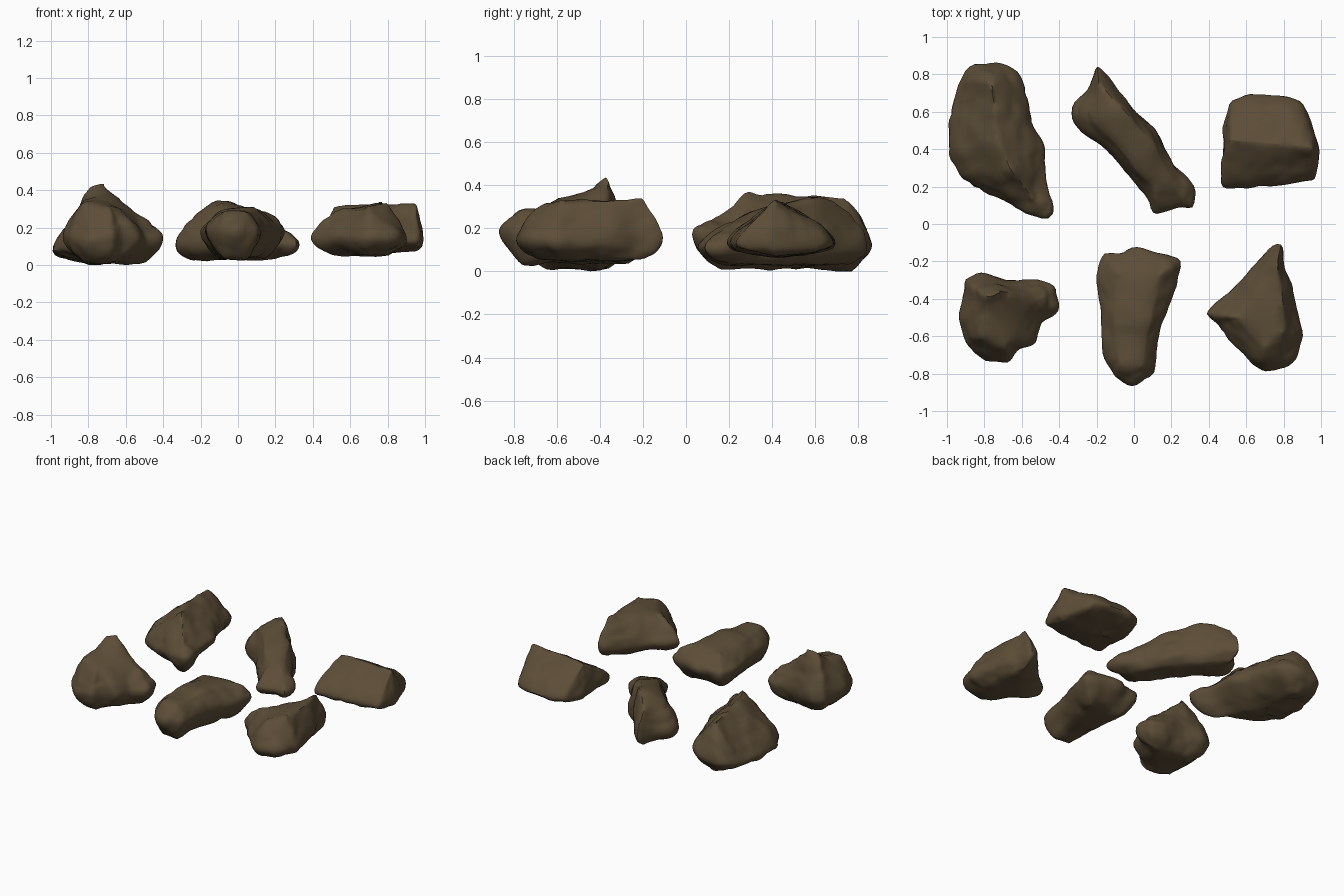
import bpy, bmesh, math
from mathutils import Vector, noise

cube = bpy.data.objects.get("Cube")
if cube:
    bpy.data.objects.remove(cube, do_unlink=True)

stone = bpy.data.materials.new("dark_brown_stone")
stone.use_nodes = True
stone_color = (0.107, 0.074, 0.038, 1)
stone.diffuse_color = stone_color
stone.node_tree.nodes["Principled BSDF"].inputs["Base Color"].default_value = stone_color

SIDES, UPPER, LOWER = 72, 13, 9


def resample(outline, count):
    """Evenly spaced points along a closed outline, with slightly eased corners."""
    pts = [Vector(p) for p in outline]
    segments = list(zip(pts, pts[1:] + pts[:1]))
    lengths = [(b - a).length for a, b in segments]
    step = sum(lengths) / count
    result, travelled, wanted = [], 0, 0
    for (a, b), length in zip(segments, lengths):
        while wanted < travelled + length and len(result) < count:
            result.append(a.lerp(b, (wanted - travelled) / length))
            wanted += step
        travelled += length
    return [p * 0.6 + (result[i - 1] + result[(i + 1) % len(result)]) * 0.2
            for i, p in enumerate(result)]


def nearest_on_crest(point, crest):
    """Closest point of the ridge line, measured in plan."""
    best = None
    for a, b in zip(crest, crest[1:]):
        along = b - a
        t = (point - a.xy).dot(along.xy) / along.xy.length_squared
        spot = a + along * min(1, max(0, t))
        gap = (spot.xy - point).length
        if best is None or gap < best[0]:
            best = (gap, spot)
    return best[1]


def make_rock(name, outline, crest, base, waist, top_power, base_power, rough=0.02, tilt=0):
    """Loft the plan outline up to a ridge or plateau and down to a rounded underside."""
    rim = resample(outline, SIDES)
    ridge = [Vector(p) for p in crest]
    middle = sum(p.x for p in rim) / SIDES
    peaks = [nearest_on_crest(p, ridge) for p in rim]
    # Soften jumps between neighbouring ridge targets
    for _ in range(4):
        peaks = [(peaks[i - 1] + p * 2 + peaks[(i + 1) % SIDES]) / 4
                 for i, p in enumerate(peaks)]
    bm = bmesh.new()
    rings = []
    for level in range(-LOWER, UPPER + 1):
        t = (abs(level) / (UPPER if level > 0 else LOWER)) ** 1.4
        ring = []
        for p, peak in zip(rim, peaks):
            flat = p.lerp(peak.xy, t)
            start = waist + tilt * (p.x - middle)
            if level > 0:
                z = start + (peak.z - start) * t ** top_power
            else:
                z = start + (base - start) * t ** base_power
            ring.append(bm.verts.new((flat.x, flat.y, z)))
        rings.append(ring)
    for low, high in zip(rings, rings[1:]):
        for i in range(SIDES):
            j = (i + 1) % SIDES
            bm.faces.new((low[i], low[j], high[j], high[i]))
    for ring in (rings[0], rings[-1]):
        bm.faces.new(ring)
    bmesh.ops.remove_doubles(bm, verts=bm.verts, dist=0.003)
    bmesh.ops.triangulate(bm, faces=[f for f in bm.faces if len(f.verts) > 4])
    bmesh.ops.recalc_face_normals(bm, faces=bm.faces)
    for _ in range(2):
        bmesh.ops.smooth_vert(bm, verts=bm.verts, factor=0.4,
                              use_axis_x=True, use_axis_y=True, use_axis_z=True)
    # Weathered lumps and creases
    bm.normal_update()
    shifts = []
    for v in bm.verts:
        lump = noise.noise(v.co * 6)
        crease = abs(noise.noise(v.co * 9 + Vector((3, 1, 2))))
        grain = noise.noise(v.co * 22)
        shifts.append(v.normal * rough * (lump + 0.9 * crease + 0.25 * grain))
    for v, shift in zip(bm.verts, shifts):
        v.co += shift
        v.co.z = max(v.co.z, 0)
    mesh = bpy.data.meshes.new(name)
    bm.to_mesh(mesh)
    bm.free()
    mesh.materials.append(stone)
    rock = bpy.data.objects.new(name, mesh)
    bpy.context.collection.objects.link(rock)
    bpy.ops.object.select_all(action="DESELECT")
    rock.select_set(True)
    bpy.context.view_layer.objects.active = rock
    bpy.ops.object.shade_smooth_by_angle(angle=math.radians(50))


# Long rock with a high ridge, its right edge hanging low
make_rock(
    "back_right_rock",
    [(-.93, .8), (-.86, .86), (-.72, .87), (-.63, .82), (-.58, .72), (-.55, .55),
     (-.49, .42), (-.47, .25), (-.44, .1), (-.46, .03), (-.55, .05), (-.68, .11),
     (-.8, .18), (-.92, .25), (-1, .37), (-.97, .6)],
    [(-.76, .74, .34), (-.73, .45, .36), (-.65, .28, .36), (-.55, .15, .26)],
    base=.01, waist=.13, top_power=.75, base_power=.6, tilt=.2)

# Diagonal slab with a broad sloping top
make_rock(
    "back_middle_rock",
    [(-.2, .86), (-.13, .78), (-.03, .64), (.1, .52), (.17, .4), (.22, .3), (.32, .2),
     (.32, .08), (.25, .1), (.2, .06), (.1, .04), (.08, .13), (.03, .2), (-.09, .33),
     (-.2, .45), (-.34, .55), (-.32, .65), (-.25, .7)],
    [(-.19, .76, .27), (-.24, .6, .26), (-.17, .52, .31), (-.03, .36, .31), (.12, .19, .22),
     (.19, .22, .21), (.1, .43, .3), (-.06, .6, .35), (-.14, .68, .35), (-.19, .76, .27)],
    base=.03, waist=.11, top_power=.55, base_power=.5, rough=.014)

# Wedge with a level crest
make_rock(
    "back_left_rock",
    [(.47, .19), (.7, .2), (.97, .23), (1, .4), (.95, .52), (.9, .66), (.8, .69),
     (.65, .7), (.52, .66), (.48, .5), (.47, .35)],
    [(.51, .45, .31), (.75, .43, .33), (.95, .41, .33)],
    base=.07, waist=.13, top_power=.72, base_power=.4, rough=.014)

# Peaked rock with a steep back and a broad shoulder running forward
make_rock(
    "front_right_rock",
    [(-.91, -.29), (-.82, -.26), (-.7, -.3), (-.55, -.29), (-.42, -.33), (-.4, -.47),
     (-.5, -.52), (-.52, -.64), (-.62, -.66), (-.66, -.75), (-.8, -.73), (-.91, -.62),
     (-.94, -.5), (-.91, -.4)],
    [(-.5, -.4, .25), (-.62, -.38, .34), (-.72, -.37, .44), (-.79, -.39, .41),
     (-.82, -.61, .32), (-.69, -.65, .3), (-.67, -.5, .36), (-.5, -.4, .25)],
    base=.01, waist=.14, top_power=.65, base_power=.6, rough=.016)

# Tapering blunt rock with a flat top
make_rock(
    "front_middle_rock",
    [(-.2, -.25), (-.17, -.15), (-.05, -.16), (0, -.12), (.1, -.15), (.25, -.19),
     (.22, -.35), (.16, -.5), (.12, -.65), (.1, -.8), (0, -.87), (-.1, -.83),
     (-.17, -.7), (-.17, -.5), (-.2, -.33)],
    [(.14, -.27, .29), (-.08, -.27, .28), (-.09, -.5, .29), (-.07, -.75, .28),
     (.04, -.76, .28), (.07, -.5, .31), (.14, -.27, .29)],
    base=.04, waist=.18, top_power=.6, base_power=.55, rough=.014)

# Angular rock, highest along its left side
make_rock(
    "front_left_rock",
    [(.79, -.1), (.8, -.25), (.86, -.35), (.88, -.5), (.91, -.6), (.83, -.76), (.7, -.8),
     (.62, -.73), (.5, -.62), (.46, -.53), (.37, -.48), (.47, -.4), (.6, -.27), (.73, -.13)],
    [(.77, -.2, .34), (.79, -.42, .34), (.79, -.58, .33), (.7, -.65, .31), (.56, -.5, .3),
     (.68, -.35, .31), (.77, -.2, .34)],
    base=.05, waist=.14, top_power=.65, base_power=.55, rough=.016)
